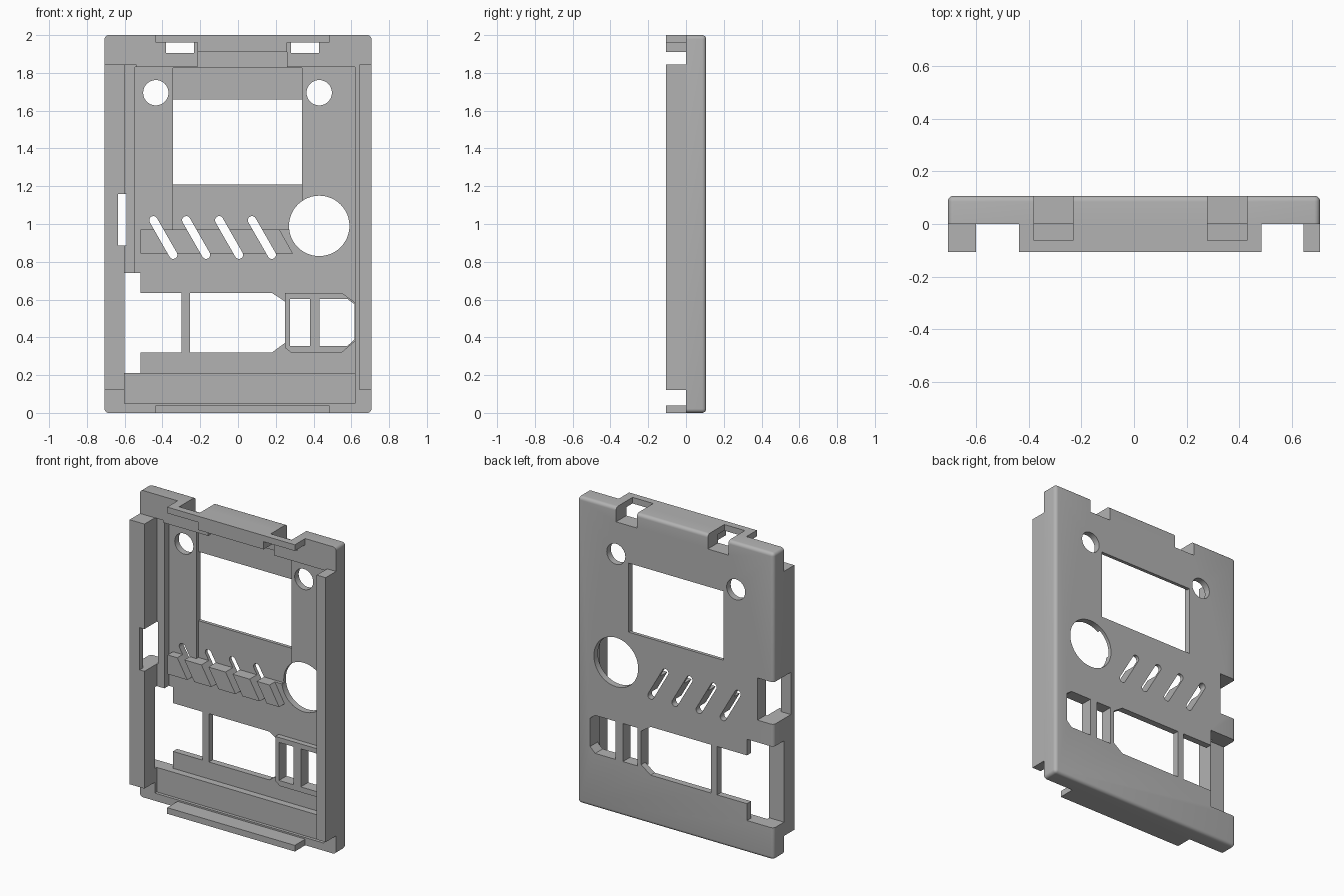
import bpy, bmesh, math
from mathutils import Vector

if "Cube" in bpy.data.objects:
    bpy.data.objects.remove(bpy.data.objects["Cube"], do_unlink=True)

grey = bpy.data.materials.new("plain grey")
grey.use_nodes = True
grey.diffuse_color = (0.45, 0.45, 0.45, 1)
grey.node_tree.nodes["Principled BSDF"].inputs["Base Color"].default_value = (0.45, 0.45, 0.45, 1)

W, D, H = 0.707, 0.107, 2.0
FLOOR = 0.065          # inner face of the back panel
THROUGH = (-0.3, 0.3)  # depth of cutters that pass right through


def rect(x0, x1, z0, z1):
    return [(x0, z0), (x1, z0), (x1, z1), (x0, z1)]


def disc(x, z, r, n=48):
    return [(x + r * math.cos(2 * math.pi * i / n), z + r * math.sin(2 * math.pi * i / n)) for i in range(n)]


def slot(x0, z0, x1, z1, r, n=8):
    a = math.atan2(z1 - z0, x1 - x0)
    pts = []
    for cx, cz, start in ((x1, z1, a - math.pi / 2), (x0, z0, a + math.pi / 2)):
        pts += [(cx + r * math.cos(start + math.pi * i / n), cz + r * math.sin(start + math.pi * i / n))
                for i in range(n + 1)]
    return pts


def prism(name, outline, y0, y1):
    """Extrude an x-z outline along y."""
    bm = bmesh.new()
    face = bm.faces.new([bm.verts.new((x, y0, z)) for x, z in outline])
    out = bmesh.ops.extrude_face_region(bm, geom=[face])
    moved = [v for v in out["geom"] if isinstance(v, bmesh.types.BMVert)]
    bmesh.ops.translate(bm, vec=Vector((0, y1 - y0, 0)), verts=moved)
    bmesh.ops.recalc_face_normals(bm, faces=bm.faces)
    mesh = bpy.data.meshes.new(name)
    bm.to_mesh(mesh)
    bm.free()
    mesh.materials.append(grey)
    ob = bpy.data.objects.new(name, mesh)
    bpy.context.collection.objects.link(ob)
    return ob


def apply(ob, mod):
    bpy.context.view_layer.objects.active = ob
    bpy.ops.object.modifier_apply(modifier=mod.name)


def cut(ob, outline, y0, y1):
    tool = prism("cutter", outline, y0, y1)
    tool.hide_render = True
    mod = ob.modifiers.new("cut", "BOOLEAN")
    mod.operation, mod.solver, mod.object = "DIFFERENCE", "EXACT", tool
    apply(ob, mod)
    bpy.data.objects.remove(tool, do_unlink=True)


# Shell with rounded corners and rounded back rim
shell = prism("shell", rect(-W, W, 0, H), 0, D)
bm = bmesh.new()
bm.from_mesh(shell.data)
rim = [e for e in bm.edges if max(v.co.y for v in e.verts) > D - 0.001]
bmesh.ops.bevel(bm, geom=rim, offset=0.022, segments=5, profile=0.5, affect="EDGES")
bm.to_mesh(shell.data)
bm.free()

# Stepped cavity: main floor, bottom band, side ledge, top pocket, screen channel
cut(shell, rect(-0.545, 0.62, 0.21, 1.83), -0.3, FLOOR)
cut(shell, rect(-0.6, 0.62, 0.05, 0.215), -0.3, 0.02)
cut(shell, rect(-0.6, -0.54, 0.2, 1.845), -0.3, 0.02)
cut(shell, rect(-0.215, 0.26, 1.82, 1.91), -0.3, FLOOR)
cut(shell, rect(-0.345, 0.34, 0.97, 1.825), -0.3, 0.085)

# Openings in the back panel
cut(shell, rect(-0.345, 0.34, 1.21, 1.66), *THROUGH)
for x, z, r in ((-0.435, 1.695, 0.067), (0.43, 1.695, 0.067), (0.43, 0.99, 0.16)):
    cut(shell, disc(x, z, r), *THROUGH)
cut(shell, rect(-0.8, -0.515, 0.21, 0.74), *THROUGH)
cut(shell, rect(-0.53, -0.3, 0.32, 0.635), *THROUGH)
cut(shell, [(-0.255, 0.32), (0.18, 0.32), (0.248, 0.37), (0.248, 0.59), (0.18, 0.635), (-0.255, 0.635)], *THROUGH)
port_a = rect(0.275, 0.38, 0.355, 0.603)
port_b = [(0.432, 0.355), (0.58, 0.355), (0.617, 0.39), (0.617, 0.575), (0.58, 0.603), (0.432, 0.603)]
for port in (port_a, port_b):
    cut(shell, port, *THROUGH)

# Slanted vent slots through panel and louvre block
louvre = prism("louvre_block", [(-0.515, 0.845), (0.29, 0.845), (0.22, 0.97), (-0.515, 0.97)], 0.01, FLOOR + 0.001)
for i in range(4):
    x = -0.448 + 0.174 * i
    for ob in (shell, louvre):
        cut(ob, slot(x, 1.02, x + 0.105, 0.837, 0.022), *THROUGH)

# Port frame standing on the panel
frame = prism("port_frame", [(0.248, 0.345), (0.28, 0.32), (0.55, 0.32), (0.62, 0.38), (0.62, 0.585),
                             (0.55, 0.635), (0.248, 0.635)], 0.03, FLOOR + 0.001)
for port in (port_a, port_b):
    cut(frame, port, *THROUGH)

# Side rails
left_wall = prism("wide_side_rail", rect(-W, -0.6, 0.12, 1.845), -D, 0)
prism("narrow_side_rail", rect(0.643, W, 0.12, 1.845), -D, 0)

# Side notch: open at the outside, with a slit through the rail
for ob in (shell, left_wall):
    cut(ob, rect(-0.8, -0.59, 0.885, 1.16), -0.07, 0.3)
    cut(ob, rect(-0.635, -0.59, 0.885, 1.16), *THROUGH)

# Top and bottom lips
top_lip = prism("top_lip", [(-0.436, 1.96), (-0.215, 1.96), (-0.215, 1.91), (0.26, 1.91), (0.26, 1.96),
                            (0.485, 1.96), (0.485, H), (-0.436, H)], -D, 0)
prism("bottom_lip", rect(-0.436, 0.485, 0, 0.04), -D, 0)

# Clip notches in the top edge
for x0, x1 in ((-0.38, -0.232), (0.28, 0.43)):
    for ob in (shell, top_lip):
        cut(ob, rect(x0, x1, 1.905, 2.1), -0.063, 0.3)

# Smooth rounded rims, sharp elsewhere
bpy.ops.object.select_all(action="DESELECT")
shell.select_set(True)
bpy.context.view_layer.objects.active = shell
bpy.ops.object.shade_smooth_by_angle(angle=math.radians(30))
